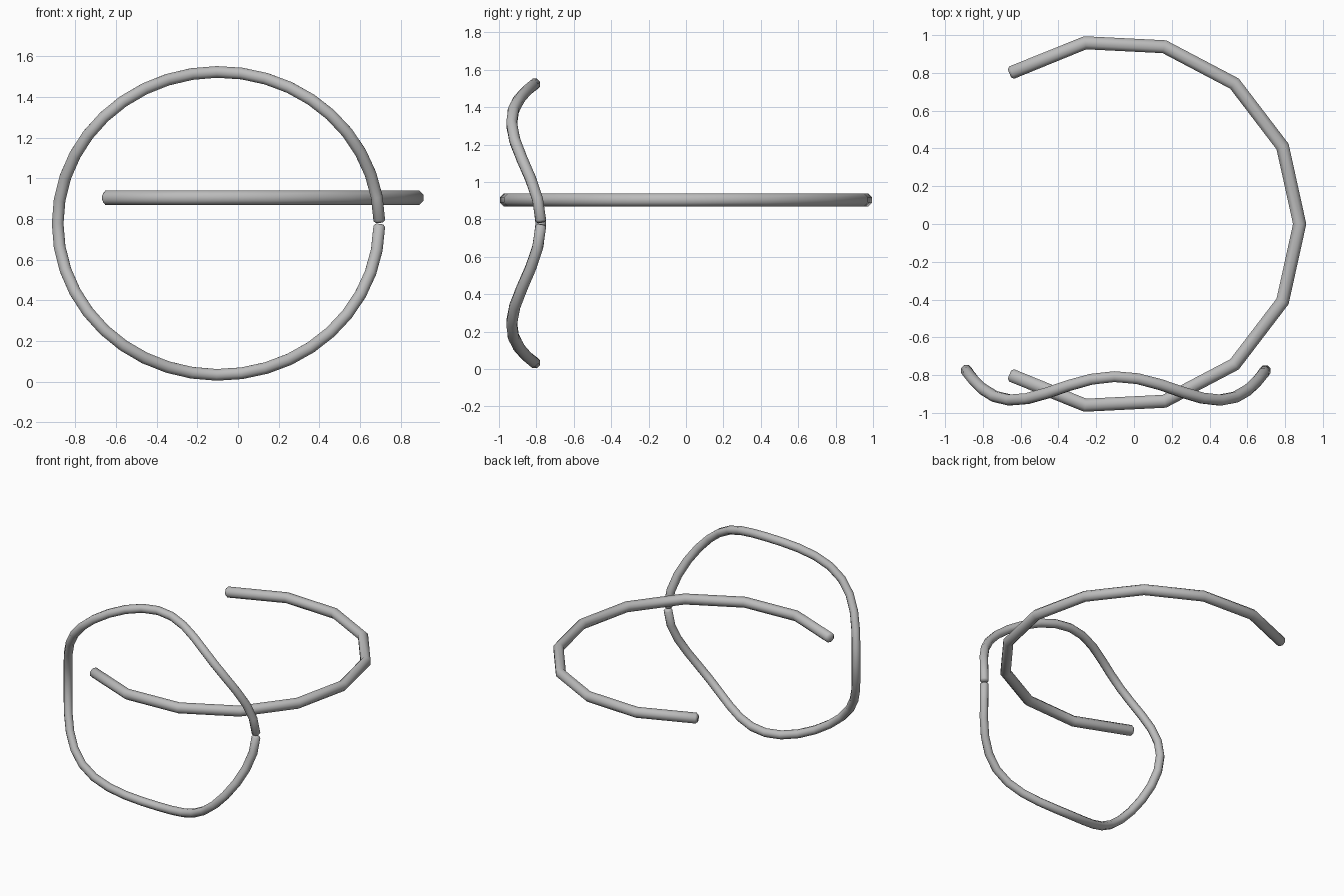
import bpy, bmesh
from math import sin, cos, pi, radians
from mathutils import Vector

cube = bpy.data.objects.get("Cube")
if cube:
    bpy.data.objects.remove(cube)

grey = bpy.data.materials.new("plain grey")
grey.use_nodes = True
colour = (0.5, 0.5, 0.5, 1)
grey.diffuse_color = colour
grey.node_tree.nodes["Principled BSDF"].inputs["Base Color"].default_value = colour


def tube(name, path, radius, up, sides=8):
    """Sweep a mitred tube along a path and chamfer both ends."""
    bm = bmesh.new()
    count = len(path)
    rings = []

    def add_ring(centre, side, top, size):
        rings.append([bm.verts.new(centre + size * (cos(a) * side + sin(a) * top))
                      for a in (2 * pi * (k + 0.5) / sides for k in range(sides))])

    for i, point in enumerate(path):
        before = (point - path[max(i - 1, 0)]).normalized()
        after = (path[min(i + 1, count - 1)] - point).normalized()
        tangent = (before + after).normalized()
        side = tangent.cross(up).normalized()
        top = side.cross(tangent)
        tip = tangent * radius * 0.35
        if i == 0:
            add_ring(point - tip, side, top, radius * 0.65)
        add_ring(point, side, top, radius)
        if i == count - 1:
            add_ring(point + tip, side, top, radius * 0.65)

    for a, b in zip(rings, rings[1:]):
        for k in range(sides):
            n = (k + 1) % sides
            bm.faces.new((a[k], a[n], b[n], b[k]))
    bm.faces.new(rings[0])
    bm.faces.new(rings[-1])
    bmesh.ops.recalc_face_normals(bm, faces=bm.faces)

    mesh = bpy.data.meshes.new(name)
    bm.to_mesh(mesh)
    bm.free()
    mesh.materials.append(grey)
    obj = bpy.data.objects.new(name, mesh)
    bpy.context.collection.objects.link(obj)
    bpy.ops.object.select_all(action='DESELECT')
    obj.select_set(True)
    bpy.context.view_layer.objects.active = obj
    bpy.ops.object.shade_smooth_by_angle(angle=radians(50))
    return obj


# Open horizontal band, ten straight segments
band_path = []
for i in range(-5, 6):
    a = radians(24.9 * i)
    band_path.append(Vector((-0.096 + 0.973 * cos(a), 0.973 * sin(a), 0.904)))
tube("head_band", band_path, 0.038, Vector((0, 0, 1)))

# Upright wavy loop with a narrow gap on the left
loop_path = []
gap = 0.021
segments = 40
for i in range(segments + 1):
    a = gap + (2 * pi - 2 * gap) * i / segments
    wave = 0.07 * cos(4 * a) + 0.016 * cos(2 * a)
    loop_path.append(Vector((-0.096 + 0.791 * cos(a), -0.862 + wave, 0.778 + 0.745 * sin(a))))
tube("wavy_loop", loop_path, 0.031, Vector((0, 1, 0)))
